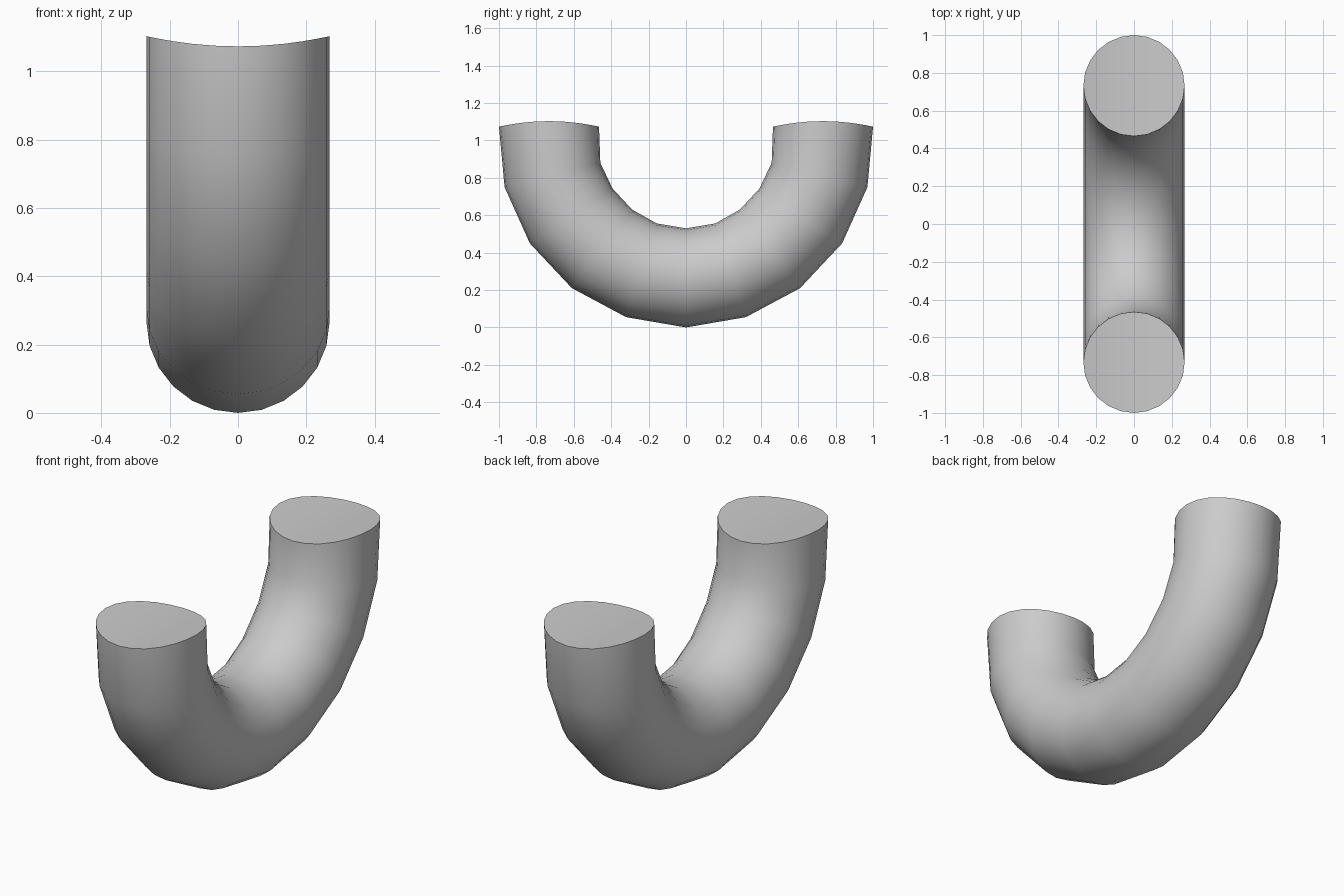
import bpy, bmesh, math

if "Cube" in bpy.data.objects:
    bpy.data.objects.remove(bpy.data.objects["Cube"])

SIDES = 24
HALF_WIDTH = 0.268

# Bend stations: outer (y, z) and inner (y, z) of each ring, bottom to rim
half = [((0.0, 0.0), (0.0, 0.53)),
        ((0.32, 0.055), (0.157, 0.556)),
        ((0.61, 0.21), (0.288, 0.63)),
        ((0.835, 0.45), (0.393, 0.743)),
        ((0.97, 0.75), (0.458, 0.88)),
        ((1.0, 1.073), (0.465, 1.073))]
mirrored = [((-o[0], o[1]), (-i[0], i[1])) for o, i in half[:0:-1]]
stations = mirrored + half

bm = bmesh.new()
rings = []
for n, (o, i) in enumerate(stations):
    is_rim = n in (0, len(stations) - 1)
    ring = []
    for k in range(SIDES):
        a = 2 * math.pi * k / SIDES
        c, s = math.cos(a), math.sin(a)
        y = (o[0] + i[0]) / 2 + c * (o[0] - i[0]) / 2
        z = (o[1] + i[1]) / 2 + c * (o[1] - i[1]) / 2
        if is_rim:                      # saddle-shaped rim
            z += 0.03 * s * s
        ring.append(bm.verts.new((HALF_WIDTH * s, y, z)))
    rings.append(ring)

# Tube wall
for a, b in zip(rings, rings[1:]):
    for k in range(SIDES):
        j = (k + 1) % SIDES
        bm.faces.new((a[k], a[j], b[j], b[k]))

# Saddle end caps, made of strips running front to back
for r in (rings[0], rings[-1]):
    h = SIDES // 2
    for side in (1, -1):
        for k in range(h // 2):
            q = [r[side * k], r[side * (k + 1)],
                 r[(h - k - 1) * side], r[(h - k) * side]]
            bm.faces.new(list(dict.fromkeys(q)))

bmesh.ops.recalc_face_normals(bm, faces=bm.faces)
mesh = bpy.data.meshes.new("curved_pipe")
bm.to_mesh(mesh)
bm.free()
pipe = bpy.data.objects.new("curved_pipe", mesh)
bpy.context.collection.objects.link(pipe)
bpy.context.view_layer.objects.active = pipe
pipe.select_set(True)
bpy.ops.object.shade_smooth_by_angle(angle=math.radians(40))
